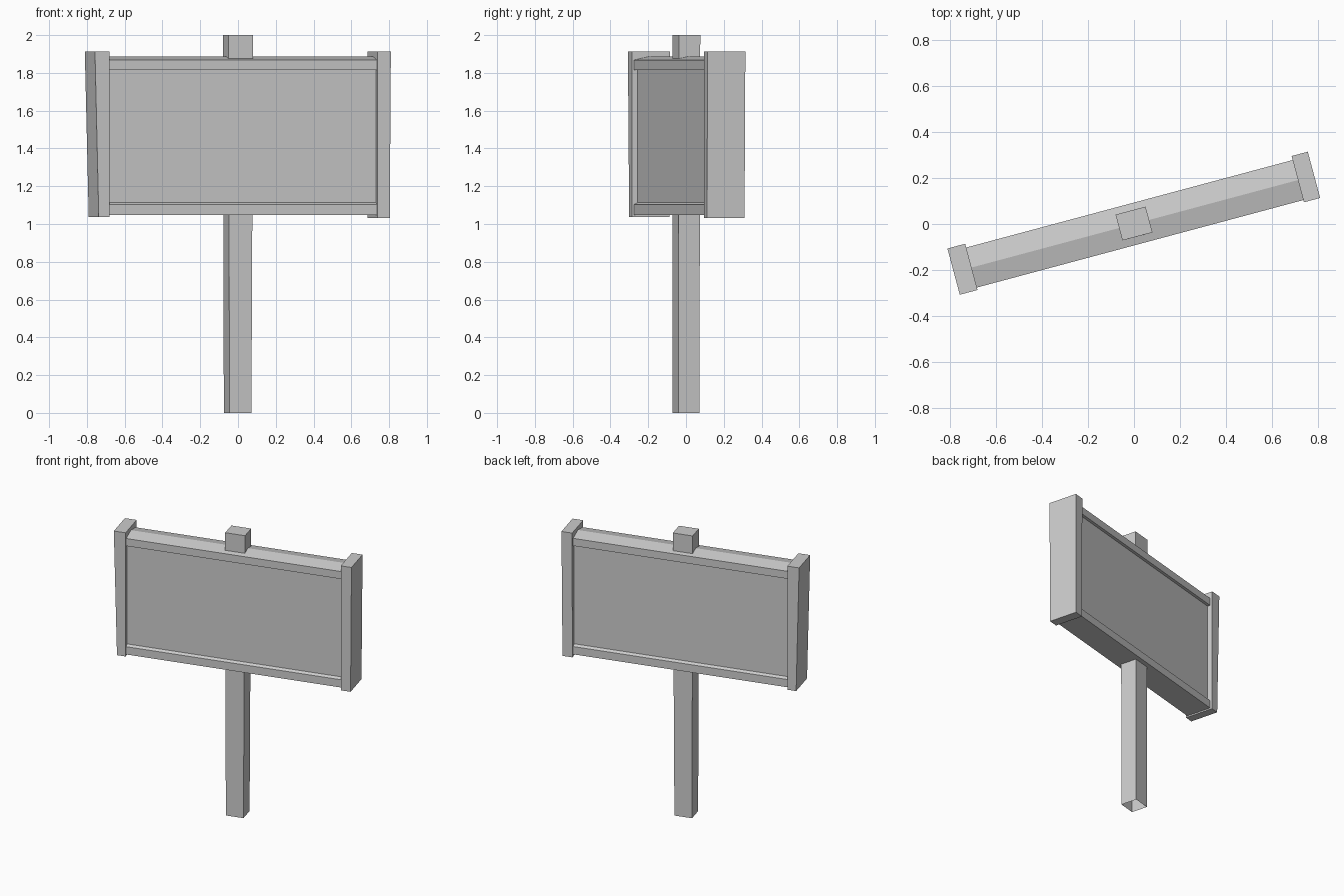
import bpy
import bmesh
from math import radians
from mathutils import Matrix

cube = bpy.data.objects.get("Cube")
if cube:
    bpy.data.objects.remove(cube, do_unlink=True)

TURN = Matrix.Rotation(radians(15), 4, 'Z')   # the whole sign is turned

grey = bpy.data.materials.new("plain_grey")
grey.use_nodes = True
colour = (0.6, 0.6, 0.6, 1)
grey.diffuse_color = colour
grey.node_tree.nodes["Principled BSDF"].inputs["Base Color"].default_value = colour


def loft(name, start, end, open_start=False):
    """Join two matching outlines into a flat-shaded solid."""
    bm = bmesh.new()
    a = [bm.verts.new(p) for p in start]
    b = [bm.verts.new(p) for p in end]
    n = len(a)
    for i in range(n):
        j = (i + 1) % n
        bm.faces.new((a[i], a[j], b[j], b[i]))
    bm.faces.new(b)
    cap = bm.faces.new(a[::-1])
    bmesh.ops.recalc_face_normals(bm, faces=bm.faces)
    if open_start:
        bmesh.ops.delete(bm, geom=[cap], context='FACES_ONLY')
    bm.transform(TURN)
    mesh = bpy.data.meshes.new(name)
    bm.to_mesh(mesh)
    bm.free()
    mesh.materials.append(grey)
    obj = bpy.data.objects.new(name, mesh)
    bpy.context.collection.objects.link(obj)
    return obj


def rect(x0, x1, y0, y1, z):
    return [(x0, y0, z), (x1, y0, z), (x1, y1, z), (x0, y1, z)]


def beam(name, profile, x0=-0.74, x1=0.745):
    """Run a (y, z) profile along the sign's width."""
    return loft(name, [(x0, y, z) for y, z in profile],
                [(x1, y, z) for y, z in profile])


# Centre post, slightly wider at the top and open underneath
loft("centre_post", rect(-0.062, 0.058, -0.058, 0.058, 0),
     rect(-0.067, 0.068, -0.056, 0.06, 2.0), open_start=True)

# End posts, tapering towards the bottom
loft("right_end_post", rect(-0.79, -0.731, -0.1, 0.105, 1.037),
     rect(-0.811, -0.731, -0.101, 0.107, 1.913))
loft("left_end_post", rect(0.738, 0.805, -0.1, 0.105, 1.032),
     rect(0.738, 0.811, -0.1, 0.108, 1.913))

# Board and its framing rails
beam("board_panel", [(-0.07, 1.08), (0.07, 1.08), (0.07, 1.84), (-0.07, 1.84)])
beam("top_rail", [(-0.09, 1.815), (0.09, 1.815), (0.09, 1.868),
                  (0, 1.888), (-0.09, 1.868)])
beam("bottom_rail", [(-0.09, 1.047), (0.09, 1.047), (0.09, 1.102),
                     (0.07, 1.113), (-0.07, 1.113), (-0.09, 1.102)])
